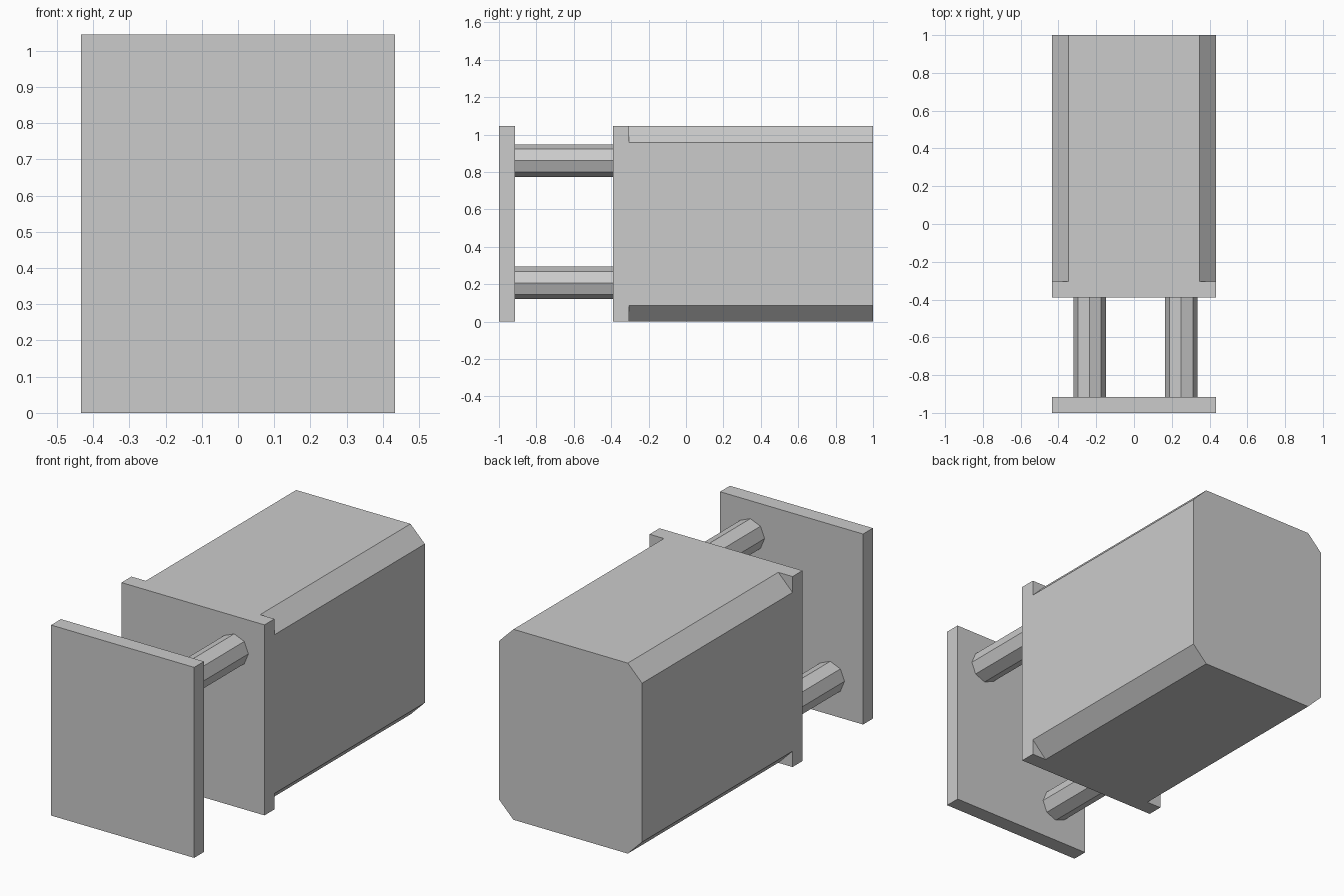
import bpy, bmesh, math
from mathutils import Matrix

if "Cube" in bpy.data.objects:
    bpy.data.objects.remove(bpy.data.objects["Cube"], do_unlink=True)

WIDTH, HEIGHT = 0.868, 1.045
CHAMFER = 0.087

grey = bpy.data.materials.new("plain_grey")
grey.use_nodes = True
grey.diffuse_color = (0.6, 0.6, 0.6, 1)
grey.node_tree.nodes["Principled BSDF"].inputs["Base Color"].default_value = (0.6, 0.6, 0.6, 1)


def finish(name, bm):
    bmesh.ops.recalc_face_normals(bm, faces=bm.faces)
    mesh = bpy.data.meshes.new(name)
    bm.to_mesh(mesh)
    bm.free()
    mesh.materials.append(grey)
    obj = bpy.data.objects.new(name, mesh)
    bpy.context.collection.objects.link(obj)
    return obj


def slab(name, y0, y1, chamfer=0):
    """Full-height block between two depths, with optional chamfered long edges."""
    bm = bmesh.new()
    place = (Matrix.Translation((0, (y0 + y1) / 2, HEIGHT / 2))
             @ Matrix.Diagonal((WIDTH, y1 - y0, HEIGHT, 1)))
    bmesh.ops.create_cube(bm, size=1, matrix=place)
    if chamfer:
        long_edges = [e for e in bm.edges
                      if abs(e.verts[0].co.y - e.verts[1].co.y) > 0.01]
        bmesh.ops.bevel(bm, geom=long_edges, offset=chamfer,
                        offset_type='OFFSET', segments=1, affect='EDGES')
    return finish(name, bm)


def rod(name, x, z, y0, y1, radius=0.0865):
    """Eight-sided rod running front to back."""
    bm = bmesh.new()
    place = (Matrix.Translation((x, (y0 + y1) / 2, z))
             @ Matrix.Rotation(math.pi / 2, 4, 'X'))
    bmesh.ops.create_cone(bm, cap_ends=True, segments=8, radius1=radius,
                          radius2=radius, depth=y1 - y0, matrix=place)
    return finish(name, bm)


# Front plate, flange and chamfered housing
slab("front_plate", -1.0, -0.915)
slab("housing_flange", -0.39, -0.304)
slab("housing_body", -0.304, 1.0, CHAMFER)

# Two diagonal connecting rods
rod("upper_left_rod", 0.25, 0.86, -0.915, -0.39)
rod("lower_right_rod", -0.235, 0.207, -0.915, -0.39)
